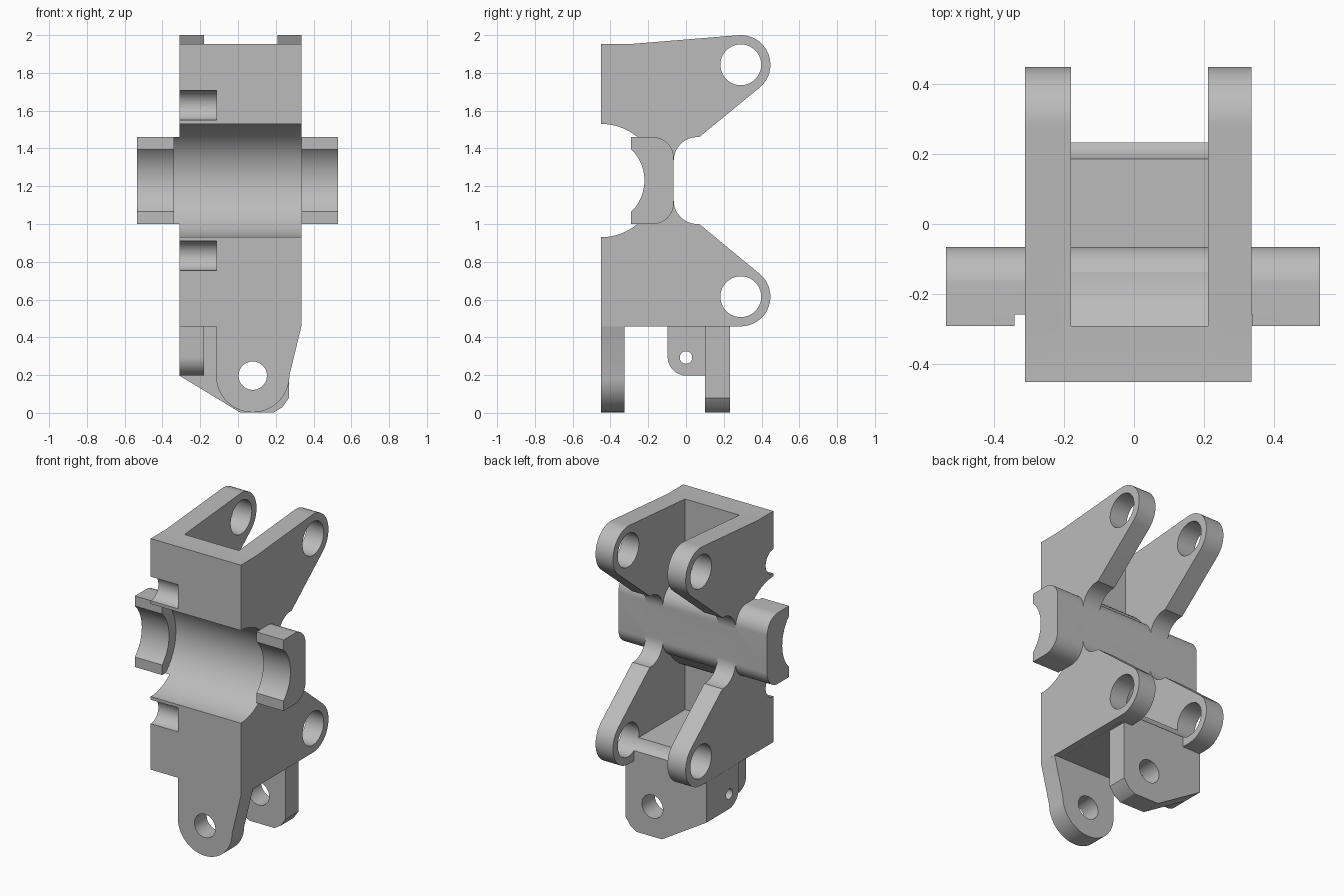
import bpy, bmesh
from math import cos, sin, radians, hypot, atan2, acos, degrees

cube = bpy.data.objects.get("Cube")
if cube:
    bpy.data.objects.remove(cube, do_unlink=True)

grey = bpy.data.materials.new("plain grey")
grey.use_nodes = True
grey.diffuse_color = (0.5, 0.5, 0.5, 1)
grey.node_tree.nodes["Principled BSDF"].inputs["Base Color"].default_value = (0.5, 0.5, 0.5, 1)


def arc(u, v, r, start, end, n=16):
    """Points of an arc, angles in degrees."""
    angles = [radians(start + (end - start) * i / n) for i in range(n + 1)]
    return [(u + r * cos(a), v + r * sin(a)) for a in angles]


def tangent(p, c, r, side):
    """Angle on circle c where the line from p touches it."""
    dx, dy = p[0] - c[0], p[1] - c[1]
    return degrees(atan2(dy, dx) + side * acos(r / hypot(dx, dy)))


def prism(name, profile, lo, hi, axis="x"):
    """Extrude a (y, z) profile along x, or an (x, z) profile along y."""
    def place(p, d):
        return (d, p[0], p[1]) if axis == "x" else (p[0], d, p[1])
    bm = bmesh.new()
    a = [bm.verts.new(place(p, lo)) for p in profile]
    b = [bm.verts.new(place(p, hi)) for p in profile]
    n = len(profile)
    bm.faces.new(a)
    bm.faces.new(b)
    for i in range(n):
        j = (i + 1) % n
        bm.faces.new((a[i], a[j], b[j], b[i]))
    bmesh.ops.recalc_face_normals(bm, faces=bm.faces)
    mesh = bpy.data.meshes.new(name)
    bm.to_mesh(mesh)
    bm.free()
    mesh.materials.append(grey)
    ob = bpy.data.objects.new(name, mesh)
    bpy.context.collection.objects.link(ob)
    return ob


def box(name, u0, u1, v0, v1, lo, hi):
    return prism(name, [(u0, v0), (u1, v0), (u1, v1), (u0, v1)], lo, hi)


def rod(u, v, r, lo, hi, axis="x", n=64):
    return prism("cutter", arc(u, v, r, 0, 360, n)[:-1], lo, hi, axis)


def combine(ob, others, operation):
    """Apply a boolean with each helper, then drop the helper."""
    bpy.context.view_layer.objects.active = ob
    for other in others:
        other.hide_render = True
        mod = ob.modifiers.new("bool", "BOOLEAN")
        mod.operation, mod.solver, mod.object = operation, "EXACT", other
        bpy.ops.object.modifier_apply(modifier=mod.name)
        bpy.data.objects.remove(other, do_unlink=True)


def smooth(ob):
    bpy.ops.object.select_all(action="DESELECT")
    ob.select_set(True)
    bpy.context.view_layer.objects.active = ob
    bpy.ops.object.shade_smooth_by_angle(angle=radians(25))


# Main dimensions
LEFT, RIGHT, IN_L, IN_R = -0.31, 0.335, -0.18, 0.21
FRONT, MID, BASE = -0.45, 1.23, 0.457
LUG_Y, LUG_R, HOLE_R = 0.29, 0.157, 0.108
UPPER, LOWER = 1.843, 0.615

# Side plate outline: lower lug, narrow neck, upper lug
top_corner, neck_hi, neck_lo = (-0.29, 1.953), (0.07, 1.46), (0.07, 1.0)
low_lug = arc(LUG_Y, LOWER, LUG_R, -90, tangent(neck_lo, (LUG_Y, LOWER), LUG_R, -1))
high_lug = arc(LUG_Y, UPPER, LUG_R, tangent(neck_hi, (LUG_Y, UPPER), LUG_R, 1) % 360 - 360,
               tangent(top_corner, (LUG_Y, UPPER), LUG_R, -1) % 360)
outline = ([(FRONT, BASE)] + low_lug + [neck_lo] + arc(0.06, 1.125, 0.125, 270, 180)
           + arc(0.06, 1.335, 0.125, 180, 90) + [neck_hi] + high_lug
           + [top_corner, (FRONT, 1.953)])

# Body: two plates, front wall, floor, curved saddle and cross bar
body = prism("bracket_body", outline, LEFT, IN_L)
bar = ([(-0.29, 1.0)] + arc(-0.175, 1.11, 0.11, -90, 0)
       + arc(-0.175, 1.35, 0.11, 0, 90) + [(-0.29, 1.46)])
combine(body, [
    prism("right_plate", outline, IN_R, RIGHT),
    box("front_wall", FRONT, -0.29, BASE, 1.953, LEFT + 0.05, RIGHT - 0.05),
    box("floor", FRONT + 0.05, 0.232, BASE, 0.59, LEFT + 0.05, RIGHT - 0.05),
    prism("saddle", arc(FRONT, MID, 0.385, -90, 90, 48), LEFT + 0.05, RIGHT - 0.05),
    prism("cross_bar", bar, -0.535, 0.53),
], "UNION")

# Bearing recess, pin holes and the two front notches
combine(body, [
    rod(FRONT, MID, 0.3, -0.34, RIGHT + 0.001, n=96),
    rod(FRONT, MID, 0.23, -0.6, 0.6, n=96),
    rod(LUG_Y, UPPER, HOLE_R, -0.5, 0.5),
    rod(LUG_Y, LOWER, HOLE_R, -0.5, 0.5),
    rod(FRONT, 1.628, 0.078, -0.5, -0.115),
    rod(FRONT, 0.832, 0.078, -0.5, -0.115),
], "DIFFERENCE")
smooth(body)

# Front leg: rounded tongue with a pin hole
front_leg = prism("front_leg", [(RIGHT, BASE), (-0.115, BASE)]
                  + arc(0.078, 0.197, 0.194, 180, 360, 40), FRONT, -0.325, "y")

# Rear leg: angular plate with a pin hole
rear_leg = prism("rear_leg", [(0.27, BASE), (LEFT, BASE), (LEFT, 0.197), (0.01, 0.003),
                              (0.19, 0.003), (0.235, 0.03), (0.27, 0.08)], 0.1, 0.232, "y")
for leg in (front_leg, rear_leg):
    combine(leg, [rod(0.078, 0.197, 0.075, -0.6, 0.6, "y")], "DIFFERENCE")
    smooth(leg)

# Small side tab joined to the rear leg
tab = prism("side_tab", [(0.1, BASE), (-0.097, BASE)]
            + arc(0.003, 0.297, 0.1, 180, 270) + [(0.1, 0.197)], LEFT, IN_L)
combine(tab, [rod(0.0, 0.293, 0.033, -0.5, 0.0, n=32)], "DIFFERENCE")
smooth(tab)
